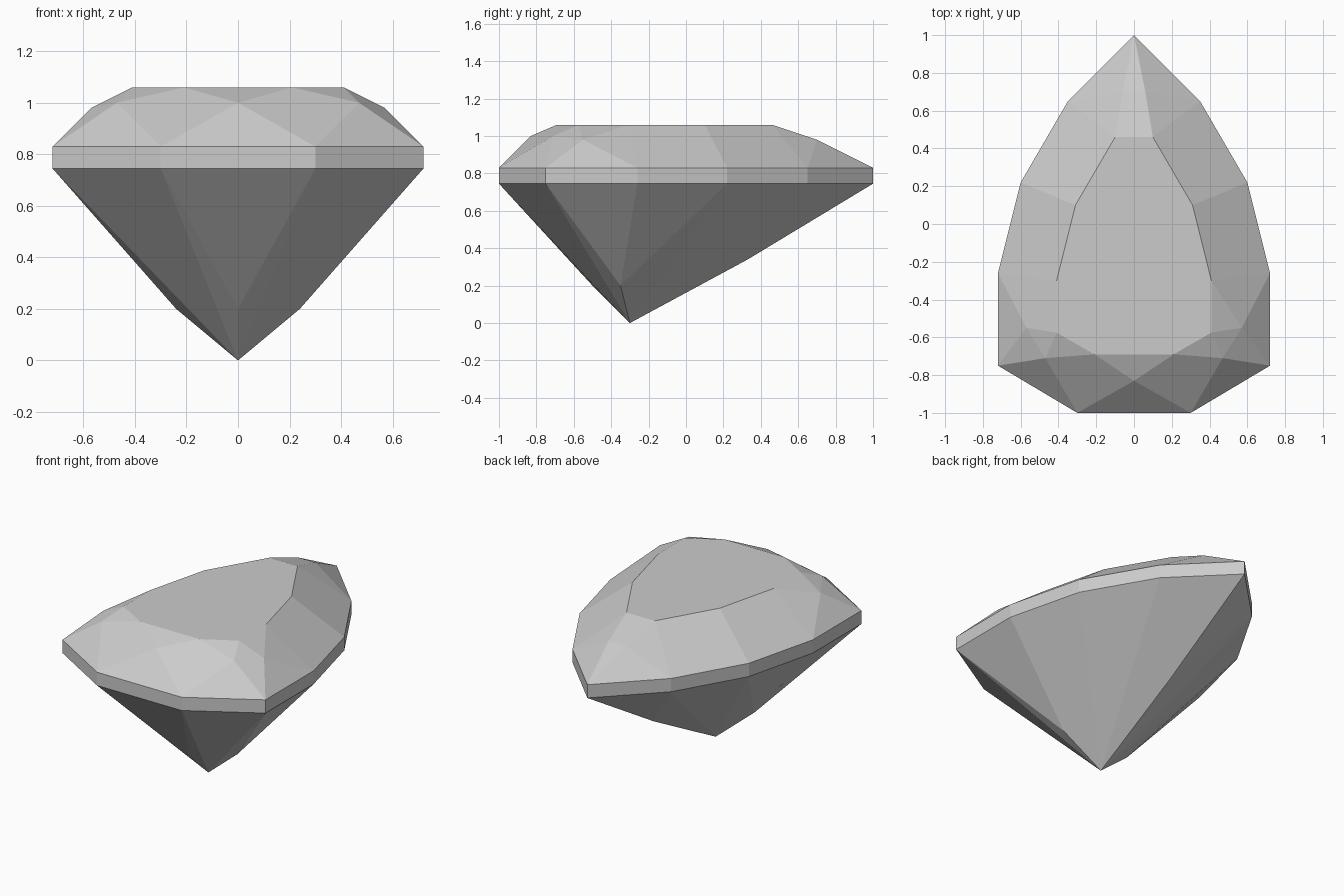
import bpy
import bmesh
from math import radians

cube = bpy.data.objects.get("Cube")
if cube:
    bpy.data.objects.remove(cube, do_unlink=True)

GIRDLE_LOW, GIRDLE_HIGH, TABLE_Z = 0.745, 0.83, 1.06

# Half outlines on the +x side, mirrored below
girdle = [(0, 1), (0.35, 0.65), (0.6, 0.22), (0.72, -0.26), (0.72, -0.75), (0.3, -1)]
table = [(0.1, 0.46), (0.31, 0.1), (0.41, -0.3), (0.41, -0.575), (0.21, -0.69)]
crown = [(0.06, 0.7, 0.98), (0.57, -0.55, 0.98), (0.47, -0.71, 1.0), (0, -0.83, 1.0)]
pavilion = [(0, -0.3, 0), (0, -0.5, 0.2), (0.24, -0.35, 0.2), (0, 0.33, 0.34)]

corners = [(x, y, z) for x, y in girdle for z in (GIRDLE_LOW, GIRDLE_HIGH)]
corners += [(x, y, TABLE_Z) for x, y in table] + crown + pavilion
corners += [(-x, y, z) for x, y, z in corners if x > 0]

# Cut stone: the convex skin around the facet corners
bm = bmesh.new()
for co in corners:
    bm.verts.new(co)
bmesh.ops.convex_hull(bm, input=bm.verts[:])
bmesh.ops.dissolve_limit(bm, angle_limit=radians(1), verts=bm.verts[:], edges=bm.edges[:])
bmesh.ops.recalc_face_normals(bm, faces=bm.faces[:])
mesh = bpy.data.meshes.new("gemstone")
bm.to_mesh(mesh)
bm.free()

gem = bpy.data.objects.new("gemstone", mesh)
bpy.context.collection.objects.link(gem)

# Plain grey stone
colour = (0.6, 0.6, 0.6, 1)
grey = bpy.data.materials.new("stone_grey")
grey.use_nodes = True
grey.diffuse_color = colour
grey.node_tree.nodes["Principled BSDF"].inputs["Base Color"].default_value = colour
mesh.materials.append(grey)
